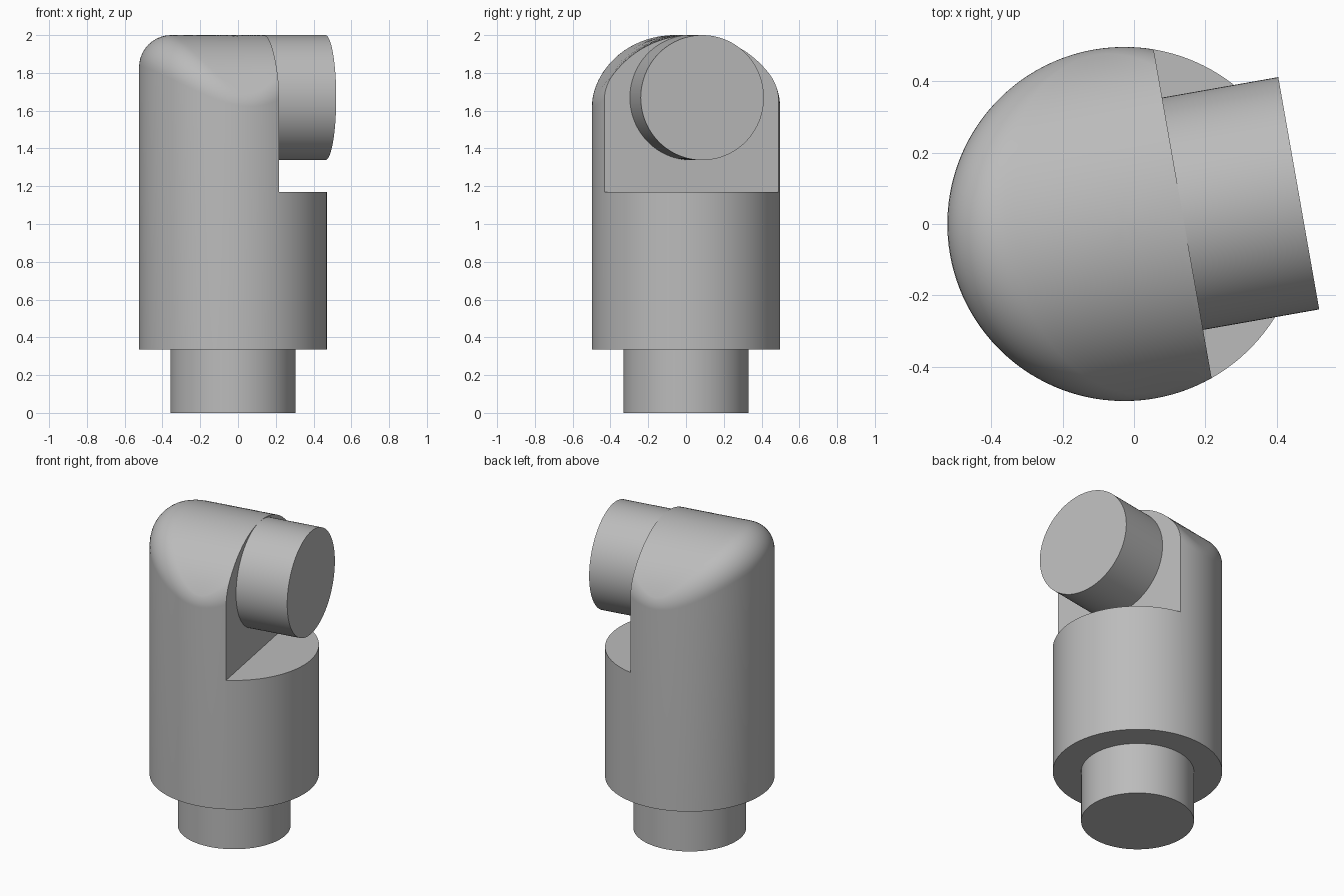
import bpy, bmesh, math
from mathutils import Vector, Matrix

old = bpy.data.objects.get("Cube")
if old:
    bpy.data.objects.remove(old, do_unlink=True)

# Main dimensions; the body centre is offset so the whole model is centred
R_BODY, R_PIN, R_ROOF, FILLET = 0.497, 0.331, 0.53, 0.166
Z_BASE, Z_STEP, Z_TOP = 0.335, 1.17, 2.0
CENTRE_X, TURN = -0.027, math.radians(10)
SEG, ARC, RINGS = 128, 10, 12

grey = bpy.data.materials.new("plain grey")
grey.use_nodes = True
grey.diffuse_color = (0.5, 0.5, 0.5, 1)
grey.node_tree.nodes["Principled BSDF"].inputs["Base Color"].default_value = (0.5, 0.5, 0.5, 1)

place = Matrix.Translation((CENTRE_X, 0, 0)) @ Matrix.Rotation(TURN, 4, "Z")


def make_object(name, bm):
    bmesh.ops.recalc_face_normals(bm, faces=bm.faces)
    bm.transform(place)
    mesh = bpy.data.meshes.new(name)
    bm.to_mesh(mesh)
    bm.free()
    mesh.materials.append(grey)
    obj = bpy.data.objects.new(name, mesh)
    bpy.context.collection.objects.link(obj)
    return obj


def smooth(obj):
    bpy.ops.object.select_all(action="DESELECT")
    obj.select_set(True)
    bpy.context.view_layer.objects.active = obj
    bpy.ops.object.shade_smooth_by_angle(angle=math.radians(30))


def cylinder(name, radius, length, matrix):
    bm = bmesh.new()
    bmesh.ops.create_cone(bm, cap_ends=True, segments=SEG, radius1=radius,
                          radius2=radius, depth=length, matrix=matrix)
    return make_object(name, bm)


# Body: round wall, rolled edge and barrel roof along the local x axis
inner, barrel = R_BODY - FILLET, R_ROOF - FILLET


def column(angle):
    """Points from the foot of the wall up to the middle of the roof."""
    out = Vector((math.cos(angle), math.sin(angle), 0))

    def roof_normal(y):
        return Vector((0, y, math.sqrt(barrel ** 2 - y ** 2))) / barrel

    def ball(s):
        p = out * inner * s
        n = roof_normal(p.y)
        return Vector((p.x, p.y, Z_TOP - R_ROOF + barrel * n.z)), n

    centre, normal = ball(1)
    points = [out * R_BODY + Vector((0, 0, Z_BASE))]
    points += [centre + FILLET * out.slerp(normal, i / ARC) for i in range(ARC + 1)]
    for i in range(RINGS - 1, 0, -1):
        c, n = ball(i / RINGS)
        points.append(c + FILLET * n)
    return points


bm = bmesh.new()
cols = [[bm.verts.new(p) for p in column(math.tau * i / SEG)] for i in range(SEG)]
peak = bm.verts.new((0, 0, Z_TOP))
for i, a in enumerate(cols):
    b = cols[(i + 1) % SEG]
    for j in range(len(a) - 1):
        bm.faces.new((a[j], b[j], b[j + 1], a[j + 1]))
    bm.faces.new((a[-1], b[-1], peak))
bm.faces.new([c[0] for c in cols])
body = make_object("body", bm)

# Notch that leaves a flat wall and a half-moon ledge
bm = bmesh.new()
bmesh.ops.create_cube(bm, size=2, matrix=Matrix.Translation((1 + FILLET, 0, 1 + Z_STEP)))
cutter = make_object("notch_cutter", bm)
cut = body.modifiers.new("notch", "BOOLEAN")
cut.operation, cut.solver, cut.object = "DIFFERENCE", "EXACT", cutter
bpy.context.view_layer.objects.active = body
bpy.ops.object.modifier_apply(modifier=cut.name)
bpy.data.objects.remove(cutter, do_unlink=True)
smooth(body)

# Lower pin under the body
smooth(cylinder("lower_pin", R_PIN, Z_BASE, Matrix.Translation((0, 0, Z_BASE / 2))))

# Side pin standing out of the flat wall, flush with the top
start = FILLET - 0.01
smooth(cylinder("side_pin", R_PIN, R_BODY - start,
                Matrix.Translation(((R_BODY + start) / 2, 0, Z_TOP - R_PIN))
                @ Matrix.Rotation(math.pi / 2, 4, "Y")))
